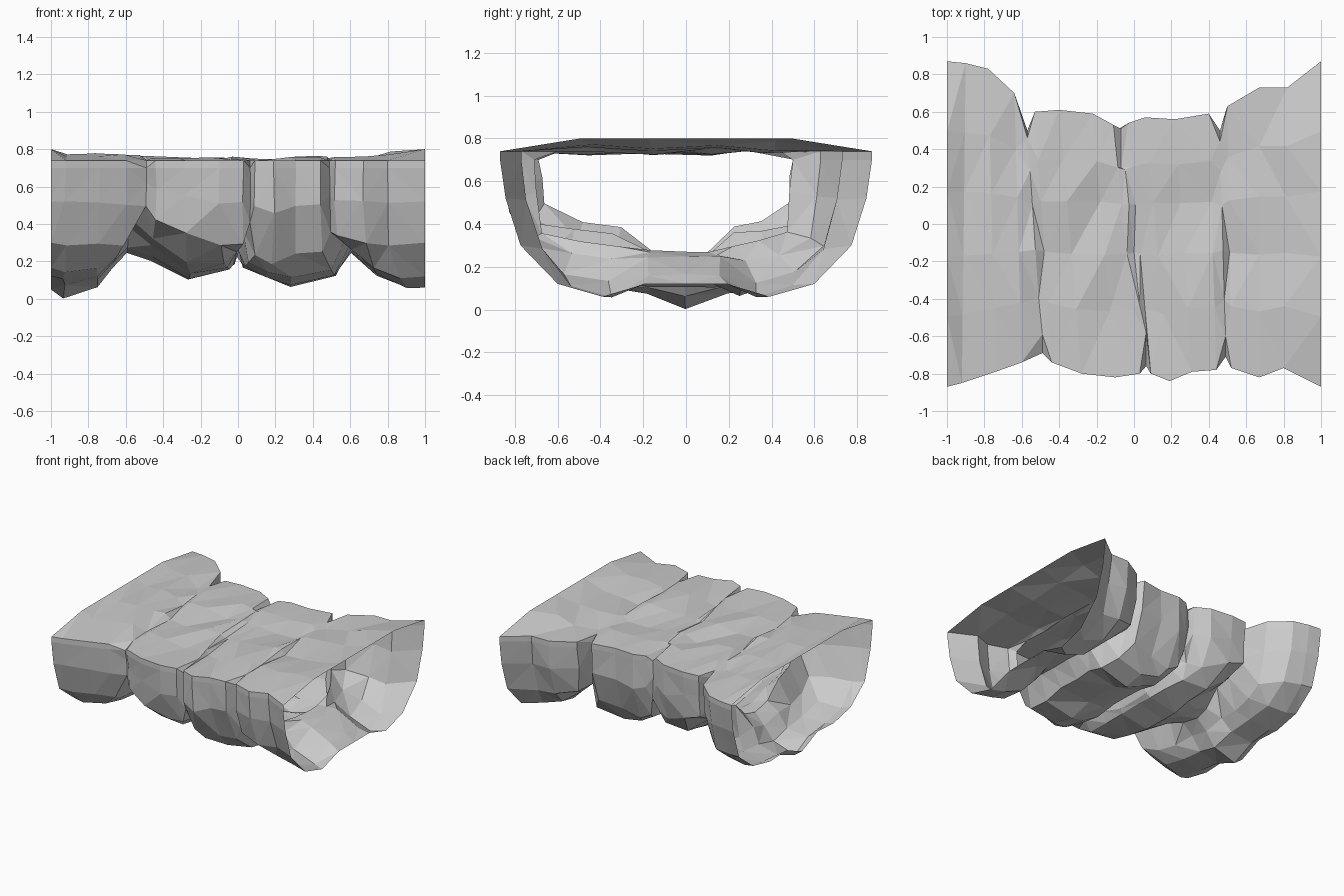
import bpy
import bmesh
import math
import random
from mathutils import Vector

random.seed(4)

default_cube = bpy.data.objects.get("Cube")
if default_cube:
    bpy.data.objects.remove(default_cube, do_unlink=True)

# Stone colour
stone = bpy.data.materials.new("grey stone")
stone.use_nodes = True
grey = (0.6, 0.6, 0.6, 1.0)
stone.diffuse_color = grey
stone.node_tree.nodes["Principled BSDF"].inputs["Base Color"].default_value = grey

# Stations along the bridge:
# front x, front y, back x, back y, wall foot z, side belly z, centre belly z
STATIONS = [
    (-1, -.87, -1, .87, .3, .12, .05),
    (-.92, -.85, -.9, .86, .29, .1, 0),
    (-.74, -.79, -.78, .83, .29, .12, .06),
    (-.6, -.74, -.64, .7, .28, .2, .17),
    (-.49, -.69, -.57, .5, .5, .38, .25),
    (-.44, -.74, -.53, .6, .42, .28, .2),
    (-.28, -.8, -.4, .61, .36, .14, .1),
    (-.1, -.82, -.22, .59, .28, .16, .16),
    (.03, -.8, -.11, .53, .3, .24, .19),
    (.065, -.76, -.07, .51, .4, .36, .26),
    (.09, -.8, -.03, .54, .24, .17, .2),
    (.19, -.84, .06, .57, .19, .12, .15),
    (.31, -.79, .22, .56, .24, .07, .12),
    (.44, -.78, .4, .59, .26, .12, .15),
    (.49, -.71, .46, .5, .36, .3, .27),
    (.52, -.77, .5, .63, .33, .23, .26),
    (.67, -.82, .67, .73, .3, .13, .25),
    (.8, -.77, .82, .73, .28, .06, .16),
    (1, -.87, 1, .87, .3, .06, .12),
]

# Where each station crosses the underside
BELLY_X = [-1, -.93, -.75, -.68, -.59, -.46, -.26, -.05, -.02, 0,
           .04, .14, .28, .53, .62, .66, .75, .92, 1]

# Depth of the top notch at each crease between boulders: (front, back)
NOTCHES = {4: (.1, .04), 9: (.18, .21), 14: (.11, .06)}


def wall_profile(x, y, belly_x, notch, foot, belly, centre):
    """Half section from the top rim down to the belly."""
    inward = -math.copysign(notch, y)
    haunch = belly + .25 * (foot - belly)
    foot_reach = min(.96, .89 + .9 * (foot - .3))
    mid_reach = .99 - .02 * abs(x)
    # The left end hangs in a ridge, so its flanks sit above the centre
    flank = centre + .08 * max(0, -belly_x) ** 2
    # Each row: reach across, height, share of the shift to the underside x
    rows = [
        (y + inward, .74, 0),
        (y, .70, 0),
        (y * mid_reach, foot / 2 + .37, 0),
        (y * foot_reach, foot, .1),
        (y * .69, haunch, .6),
        (y * .45, belly, .9),
        (y * .22, flank, 1),
    ]
    return [Vector((x + (belly_x - x) * share, across, z))
            for across, z, share in rows]


def section(index):
    """Closed ring of points: down the front, up the back, across the top."""
    xf, yf, xb, yb, *heights = STATIONS[index]
    belly_x = BELLY_X[index]
    notch_front, notch_back = NOTCHES.get(index, (0, 0))
    front = wall_profile(xf, yf, belly_x, notch_front, *heights)
    back = wall_profile(xb, yb, belly_x, notch_back, *heights)
    keel = Vector((belly_x, 0, heights[-1]))
    at_end = index in (0, len(STATIONS) - 1)

    # The top sags towards the middle and is slightly uneven
    crown = .75 + .05 * abs((xf + xb) / 2) ** 3
    top = []
    for y in (yb * .57, yb * .2, yf * .2, yf * .57):
        x = xf + (xb - xf) * (y - yf) / (yb - yf)
        bump = 0 if at_end else random.uniform(-.033, .012)
        top.append(Vector((x, y, crown + bump)))

    ring = front + [keel] + back[::-1] + top
    # Chip the stone a little away from the open ends
    for point in ring:
        if not at_end and point.z < .65:
            point += Vector([random.uniform(-.008, .008) for _ in "xyz"])
        point.z = max(point.z, 0)
    return ring


def build_shell(name):
    """Skin the sections into one faceted shell, open at both ends."""
    bm = bmesh.new()
    rings = []
    for index in range(len(STATIONS)):
        rings.append([bm.verts.new(p) for p in section(index)])
    for near, far in zip(rings, rings[1:]):
        count = len(near)
        for i in range(count):
            j = (i + 1) % count
            bm.faces.new((near[i], near[j], far[j], far[i]))
    bmesh.ops.triangulate(bm, faces=bm.faces[:], quad_method='SHORT_EDGE')
    bmesh.ops.recalc_face_normals(bm, faces=bm.faces[:])
    # Keep the outside of the tunnel as the front of each face
    top_face = max(bm.faces, key=lambda f: f.calc_center_median().z)
    if top_face.normal.z < 0:
        bmesh.ops.reverse_faces(bm, faces=bm.faces[:])
    mesh = bpy.data.meshes.new(name)
    bm.to_mesh(mesh)
    bm.free()
    mesh.materials.append(stone)
    shell = bpy.data.objects.new(name, mesh)
    bpy.context.collection.objects.link(shell)
    return shell


build_shell("rock_bridge_shell")
